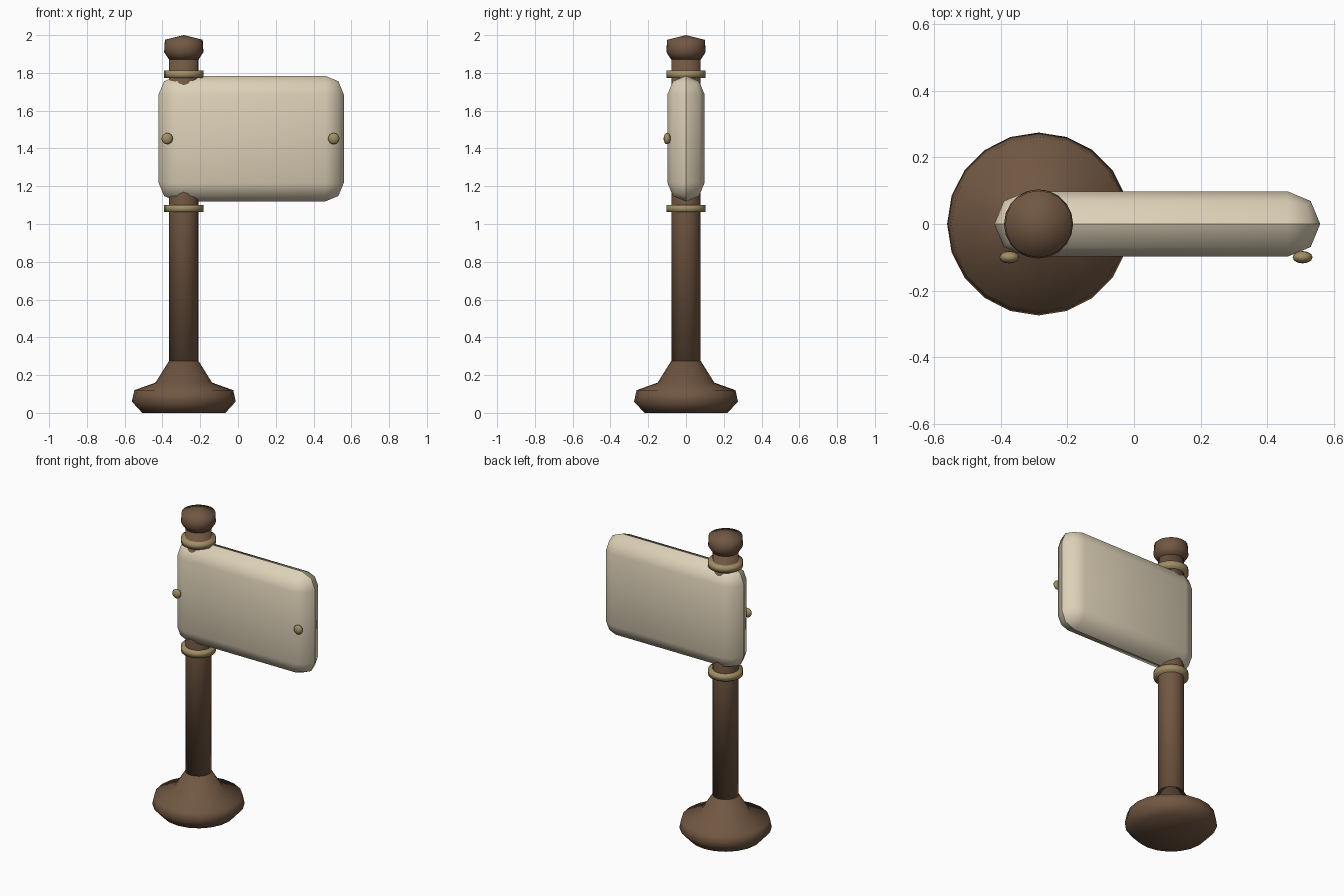
import bpy, bmesh
from math import pi
from mathutils import Matrix

cube = bpy.data.objects.get("Cube")
if cube:
    bpy.data.objects.remove(cube, do_unlink=True)

POST_X = -0.287
SIDES = 20


def material(name, rgb):
    m = bpy.data.materials.new(name)
    m.use_nodes = True
    colour = (*rgb, 1.0)
    m.diffuse_color = colour
    m.node_tree.nodes["Principled BSDF"].inputs["Base Color"].default_value = colour
    return m


brown = material("brown wood", (0.165, 0.095, 0.055))
cream = material("cream board", (0.72, 0.63, 0.47))
brass = material("dull brass", (0.36, 0.27, 0.13))


def finish(name, bm, mat, location):
    bmesh.ops.recalc_face_normals(bm, faces=bm.faces)
    for f in bm.faces:
        f.smooth = True
    mesh = bpy.data.meshes.new(name)
    bm.to_mesh(mesh)
    bm.free()
    mesh.materials.append(mat)
    obj = bpy.data.objects.new(name, mesh)
    obj.location = location
    bpy.context.collection.objects.link(obj)
    return obj


def lathe(name, profile, mat, location):
    """Turn a (radius, height) profile around the vertical axis."""
    bm = bmesh.new()
    verts = [bm.verts.new((r, 0, z)) for r, z in profile]
    edges = [bm.edges.new(pair) for pair in zip(verts, verts[1:])]
    bmesh.ops.spin(bm, geom=verts + edges, cent=(0, 0, 0), axis=(0, 0, 1),
                   angle=2 * pi, steps=SIDES, use_merge=True)
    bmesh.ops.remove_doubles(bm, verts=bm.verts, dist=1e-4)
    return finish(name, bm, mat, location)


# Foot, post and cap
lathe("base", [(0, 0), (0.22, 0), (0.275, 0.06), (0.262, 0.12),
               (0.15, 0.16), (0.075, 0.28), (0, 0.28)], brown, (POST_X, 0, 0))
lathe("post", [(0, 0.2), (0.078, 0.2), (0.078, 1.9), (0, 1.9)], brown, (POST_X, 0, 0))
lathe("cap", [(0, 1.87), (0.078, 1.87), (0.104, 1.91), (0.1, 1.975), (0, 2.0)],
      brown, (POST_X, 0, 0))

# Metal bands above and below the board
for name, z in (("upper_band", 1.793), ("lower_band", 1.082)):
    lathe(name, [(0, -0.019), (0.104, -0.019), (0.104, 0.019), (0, 0.019)],
          brass, (POST_X, 0, z))

# Pillow-edged board with a crisp seam around its middle
bm = bmesh.new()
bmesh.ops.create_cube(bm, size=1, matrix=Matrix.Diagonal((0.98, 0.196, 0.665, 1)))
bmesh.ops.bevel(bm, geom=bm.edges[:], offset=0.098, segments=2, profile=0.5,
                affect='EDGES', clamp_overlap=True)
bmesh.ops.remove_doubles(bm, verts=bm.verts, dist=1e-3)
for e in bm.edges:
    if all(abs(v.co.y) < 1e-3 for v in e.verts):
        e.smooth = False
finish("sign_board", bm, cream, (0.07, 0, 1.452))

# Front studs
for name, x in (("right_stud", -0.375), ("left_stud", 0.507)):
    bm = bmesh.new()
    bmesh.ops.create_uvsphere(bm, u_segments=12, v_segments=8, radius=0.03,
                              matrix=Matrix.Diagonal((1, 0.62, 1, 1)))
    finish(name, bm, brass, (x, -0.1, 1.452))
